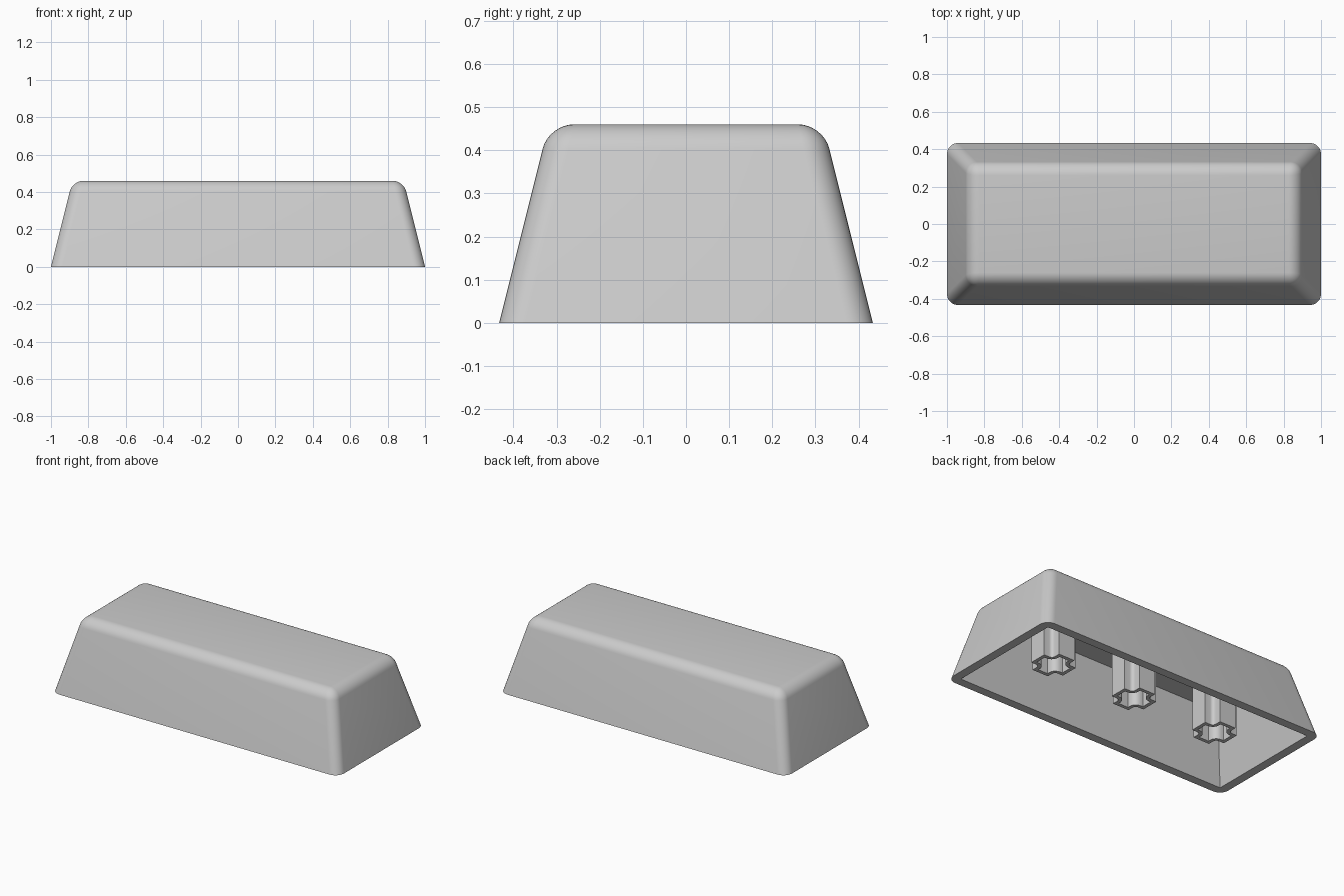
import bpy, bmesh, math

cube = bpy.data.objects.get("Cube")
if cube:
    bpy.data.objects.remove(cube)

HEIGHT = 0.46
WALL = 0.055
CEILING = HEIGHT - WALL
TAPER = 0.25

grey = bpy.data.materials.new("light grey plastic")
grey.use_nodes = True
colour = (0.6, 0.6, 0.6, 1)
grey.diffuse_color = colour
grey.node_tree.nodes["Principled BSDF"].inputs["Base Color"].default_value = colour


def finish(bm, name):
    """Turn a bmesh into a smooth object with sharp creases."""
    bmesh.ops.recalc_face_normals(bm, faces=bm.faces)
    mesh = bpy.data.meshes.new(name)
    for face in bm.faces:
        face.smooth = True
    bm.to_mesh(mesh)
    bm.free()
    mesh.set_sharp_from_angle(angle=math.radians(32))
    mesh.materials.append(grey)
    obj = bpy.data.objects.new(name, mesh)
    bpy.context.collection.objects.link(obj)
    return obj


def frustum(bm, half_x, half_y, height):
    """Tapered box standing on z = 0."""
    verts = bmesh.ops.create_cube(bm, size=2)["verts"]
    for v in verts:
        top = v.co.z > 0
        inset = TAPER * height if top else 0
        v.co.x *= half_x - inset
        v.co.y *= half_y - inset
        v.co.z = height if top else 0
    return verts


def tube(name, outer, inner, low, high):
    """Hollow prism between two outlines with equal point counts."""
    bm = bmesh.new()
    rings = [[bm.verts.new((x, y, z)) for x, y in outline]
             for outline, z in ((outer, high), (outer, low), (inner, low), (inner, high))]
    count = len(outer)
    for k, ring in enumerate(rings):
        other = rings[(k + 1) % len(rings)]
        for i in range(count):
            j = (i + 1) % count
            bm.faces.new((ring[i], ring[j], other[j], other[i]))
    return finish(bm, name)


def cross_outline(reach, half_width, centre, steps=5):
    """Plus sign with rounded inner corners about a shared centre."""
    quarter = [(reach, -half_width), (reach, half_width)]
    radius = centre - half_width
    for s in range(steps + 1):
        a = math.radians(270 - 90 * s / steps)
        quarter.append((centre + radius * math.cos(a), centre + radius * math.sin(a)))
    points = []
    for turn in range(4):
        c, s = round(math.cos(turn * math.pi / 2)), round(math.sin(turn * math.pi / 2))
        points += [(c * x - s * y, s * x + c * y) for x, y in quarter]
    return points


# Outer shell with rounded corners and top edge
bm = bmesh.new()
frustum(bm, 1.0, 0.433, HEIGHT)
edges = [e for e in bm.edges if max(v.co.z for v in e.verts) > 0.1]
bmesh.ops.bevel(bm, geom=edges, offset=0.058, offset_type='OFFSET',
                segments=8, profile=0.5, affect='EDGES')

# Sharp cornered cavity
frustum(bm, 1.0 - WALL, 0.433 - WALL, CEILING)

# Open both bottoms and join them with a flat rim
bottoms = [f for f in bm.faces if all(v.co.z < 0.001 for v in f.verts)]
bmesh.ops.delete(bm, geom=bottoms, context='FACES_ONLY')
boundary = [e for e in bm.edges if e.is_boundary]
bmesh.ops.triangle_fill(bm, edges=boundary, use_beauty=True)
finish(bm, "cap_shell")

# Three hollow cross shaped stems under the ceiling
outer = cross_outline(0.115, 0.056, 0.078)
inner = cross_outline(0.093, 0.034, 0.078)
for side, x in (("right", -0.587), ("middle", 0), ("left", 0.587)):
    stem = tube(side + "_stem", outer, inner, 0.055, CEILING + 0.01)
    stem.location.x = x
